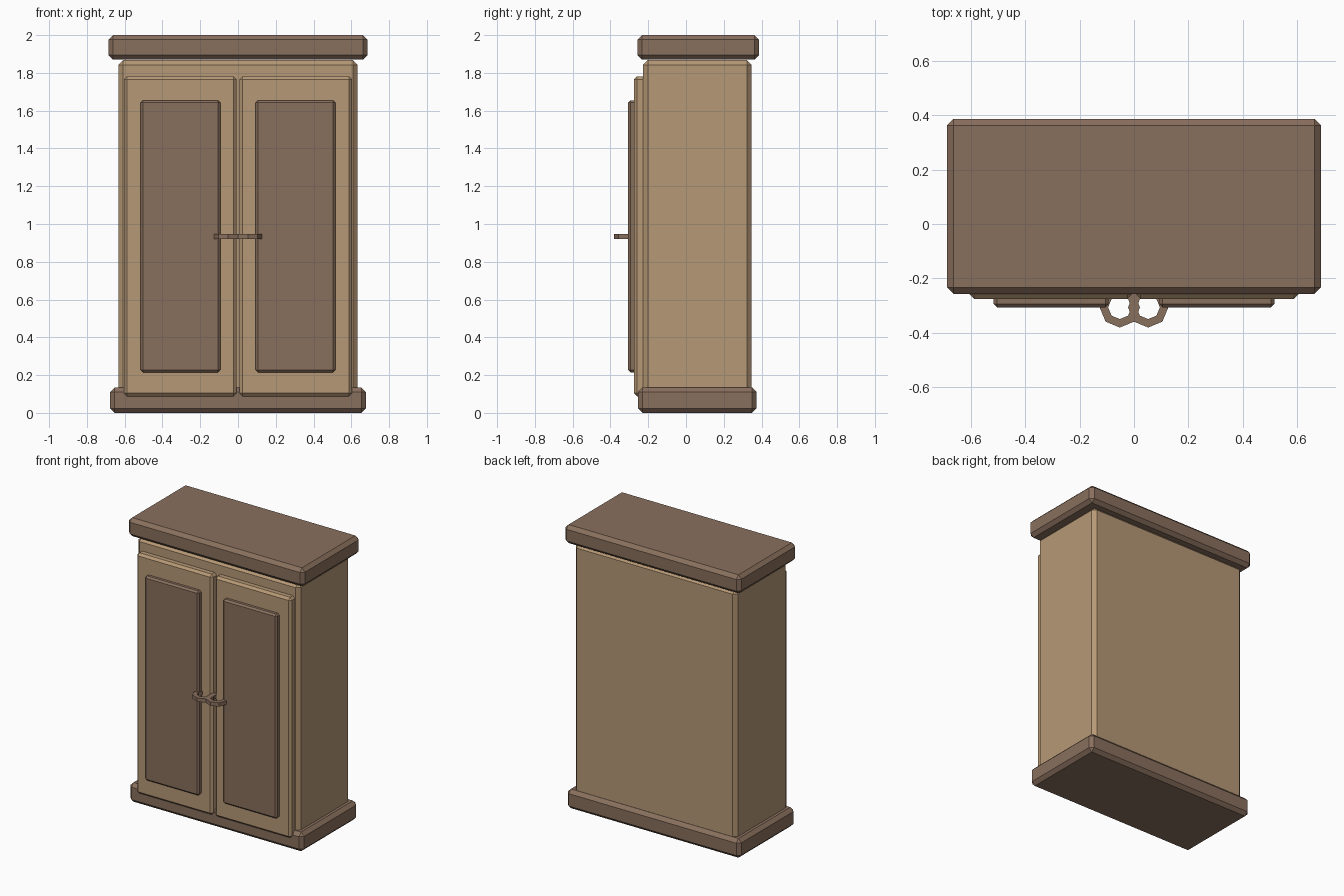
import bpy, bmesh, math

if "Cube" in bpy.data.objects:
    bpy.data.objects.remove(bpy.data.objects["Cube"])


def material(name, rgb):
    m = bpy.data.materials.new(name)
    m.diffuse_color = (*rgb, 1)
    m.use_nodes = True
    m.node_tree.nodes["Principled BSDF"].inputs["Base Color"].default_value = m.diffuse_color
    return m


LIGHT = material("light_wood", (0.47, 0.315, 0.18))
DARK = material("dark_wood", (0.25, 0.16, 0.11))


def finish(name, bm, mat):
    bmesh.ops.recalc_face_normals(bm, faces=bm.faces)
    me = bpy.data.meshes.new(name)
    bm.to_mesh(me)
    bm.free()
    me.materials.append(mat)
    ob = bpy.data.objects.new(name, me)
    bpy.context.collection.objects.link(ob)
    return ob


def board(name, xs, ys, zs, chamfer, mat):
    """Box between the given limits with chamfered edges."""
    bm = bmesh.new()
    bmesh.ops.create_cube(bm, size=1)
    for v in bm.verts:
        for i, (lo, hi) in enumerate((xs, ys, zs)):
            v.co[i] = lo if v.co[i] < 0 else hi
    bmesh.ops.bevel(bm, geom=bm.edges[:], offset=chamfer, segments=1,
                    affect='EDGES', profile=0.5)
    return finish(name, bm, mat)


def ring(name, cx, cy, z0, z1, outer, inner, mat, sides=8):
    """Flat ring with a rectangular section."""
    bm = bmesh.new()
    loops = []
    for i in range(sides):
        a = 2 * math.pi * i / sides
        loops.append([bm.verts.new((cx + r * math.cos(a), cy + r * math.sin(a), z))
                      for r, z in ((outer, z0), (outer, z1), (inner, z1), (inner, z0))])
    for i in range(sides):
        a, b = loops[i], loops[(i + 1) % sides]
        for k in range(4):
            n = (k + 1) % 4
            bm.faces.new((a[k], b[k], b[n], a[n]))
    return finish(name, bm, mat)


# Carcass with overhanging base and top
board("cabinet_body", (-0.633, 0.633), (-0.227, 0.348), (0.02, 1.868), 0.025, LIGHT)
board("base_plinth", (-0.677, 0.677), (-0.254, 0.373), (0, 0.135), 0.024, DARK)
board("top_slab", (-0.686, 0.686), (-0.257, 0.386), (1.87, 2.0), 0.024, DARK)

# Doors with raised panels and ring handles, one pair per side
for side, s in (("left", -1), ("right", 1)):
    def span(a, b):
        return tuple(sorted((s * a, s * b)))
    board(side + "_door", span(0.008, 0.603), (-0.275, -0.18), (0.088, 1.782), 0.016, LIGHT)
    board(side + "_door_panel", span(0.093, 0.515), (-0.306, -0.25), (0.215, 1.655), 0.012, DARK)
    ring(side + "_handle", s * 0.052, -0.306, 0.921, 0.948, 0.074, 0.043, DARK)
